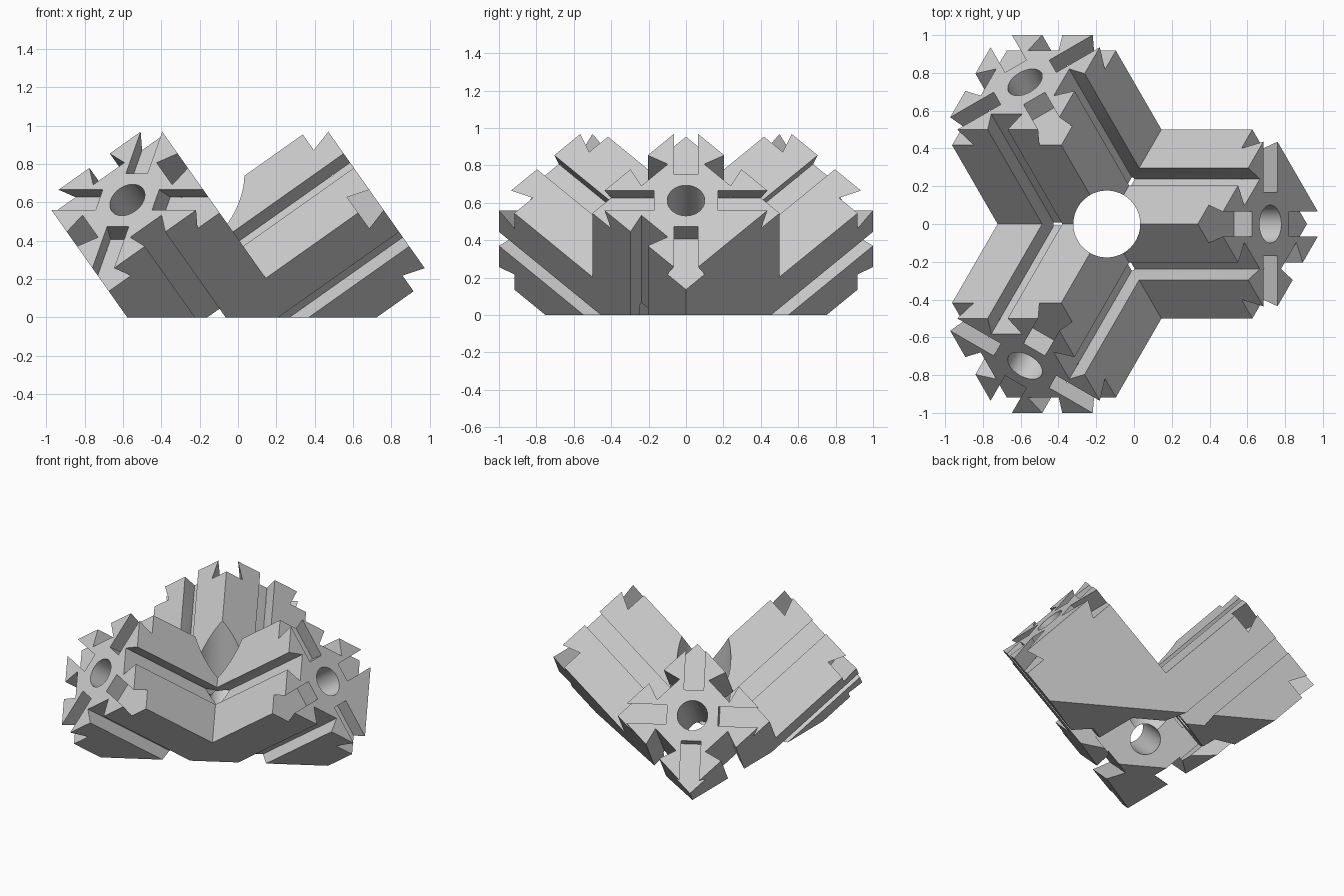
import bpy, bmesh
from math import sin, cos, pi, radians, sqrt
from mathutils import Matrix, Vector

if "Cube" in bpy.data.objects:
    bpy.data.objects.remove(bpy.data.objects["Cube"])

HALF = 0.354      # half width of a square arm
LENGTH = 1.061    # hub centre to arm end
MOUTH, FLOOR, DEPTH = 0.065, 0.1, 0.117   # dovetail section
BORE, HUB_BORE, CAVITY = 0.1, 0.177, 0.25
CENTRE = Vector((-0.144, 0, 0))
ANGLES = [i * 2 * pi / 3 for i in range(3)]

grey = bpy.data.materials.new("light_grey")
grey.use_nodes = True
colour = (0.6, 0.6, 0.6, 1)
grey.diffuse_color = colour
grey.node_tree.nodes["Principled BSDF"].inputs["Base Color"].default_value = colour


def prism(bm, points, low, high, matrix=Matrix()):
    """Extrude a flat outline from low to high along local z."""
    bottom = [bm.verts.new(matrix @ Vector((x, y, low))) for x, y in points]
    top = [bm.verts.new(matrix @ Vector((x, y, high))) for x, y in points]
    bm.faces.new(bottom)
    bm.faces.new(top)
    for i in range(len(points)):
        j = (i + 1) % len(points)
        bm.faces.new((bottom[i], bottom[j], top[j], top[i]))


def circle(radius, sides=64):
    return [(radius * cos(2 * pi * i / sides), radius * sin(2 * pi * i / sides))
            for i in range(sides)]


def square(half):
    return [(-half, -half), (half, -half), (half, half), (-half, half)]


def make_object(name, bm):
    bmesh.ops.recalc_face_normals(bm, faces=bm.faces)
    mesh = bpy.data.meshes.new(name)
    bm.to_mesh(mesh)
    bm.free()
    mesh.materials.append(grey)
    obj = bpy.data.objects.new(name, mesh)
    bpy.context.collection.objects.link(obj)
    return obj


def cut(obj, bm):
    """Subtract a cutter mesh, apply the result and remove the cutter."""
    cutter = make_object("cutter", bm)
    cutter.hide_render = True
    mod = obj.modifiers.new("cut", "BOOLEAN")
    mod.operation, mod.solver, mod.object = "DIFFERENCE", "EXACT", cutter
    bpy.context.view_layer.update()
    graph = bpy.context.evaluated_depsgraph_get()
    mesh = bpy.data.meshes.new_from_object(obj.evaluated_get(graph))
    obj.modifiers.clear()
    obj.data = mesh
    bpy.data.objects.remove(cutter)


def cut_prism(obj, *args):
    bm = bmesh.new()
    prism(bm, *args)
    cut(obj, bm)


def arm_profile(plain_sides):
    """Square with a dovetail groove in each side, corners pointing up and sideways."""
    outline = []
    for k in range(4):
        side = [(HALF, HALF)]
        if k not in plain_sides:
            side = [(-MOUTH, HALF), (-FLOOR, HALF - DEPTH),
                    (FLOOR, HALF - DEPTH), (MOUTH, HALF)] + side
        a = radians(45 + 90 * k)
        # s runs counter-clockwise along the side, n points outwards
        outline += [(n * cos(a) - s * sin(a), n * sin(a) + s * cos(a)) for s, n in side]
    return outline


def arm_axis(angle):
    return Vector((cos(angle) * sqrt(2 / 3), sin(angle) * sqrt(2 / 3), sqrt(1 / 3)))


def arm_matrix(angle):
    axis = arm_axis(angle)
    across = Vector((-sin(angle), cos(angle), 0))
    turn = Matrix((across, axis.cross(across), axis)).transposed().to_4x4()
    return Matrix.Translation(CENTRE) @ turn


def make_arm(angle, plain_sides):
    """One finished arm, mitred and left open where it meets the others."""
    frame = arm_matrix(angle)
    bm = bmesh.new()
    prism(bm, arm_profile(plain_sides), -0.4, LENGTH, frame)
    arm = make_object("arm", bm)

    # Bore and four dovetail slots in the end face
    bm = bmesh.new()
    prism(bm, circle(BORE), -0.6, LENGTH + 0.1, frame)
    slot = [(-MOUTH, 0.05), (-MOUTH, 0), (-FLOOR, -DEPTH),
            (FLOOR, -DEPTH), (MOUTH, 0), (MOUTH, 0.05)]
    end = frame @ Matrix.Translation((0, 0, LENGTH))
    # Slot frame: x across, y along the arm, z outwards
    basis = Matrix(((0, 0, 1), (1, 0, 0), (0, 1, 0))).to_4x4()
    for k in range(4):
        prism(bm, slot, 0.17, 0.6, end @ Matrix.Rotation(k * pi / 2, 4, "Z") @ basis)
    cut(arm, bm)

    # Flat base, cube cavity in the hub, upright hub hole
    cut_prism(arm, square(2), -2, 0)
    cut_prism(arm, square(CAVITY), -CAVITY, CAVITY, frame @ Matrix.Rotation(pi / 4, 4, "Z"))
    cut_prism(arm, circle(HUB_BORE), -0.7, 1.5, Matrix.Translation(CENTRE))

    # Mitre against the two neighbours
    bm = bmesh.new()
    bm.from_mesh(arm.data)
    for other in ANGLES:
        if other != angle:
            bmesh.ops.bisect_plane(
                bm, geom=bm.verts[:] + bm.edges[:] + bm.faces[:], dist=1e-6,
                plane_co=CENTRE, plane_no=arm_axis(other) - arm_axis(angle),
                clear_outer=True)
    bm.to_mesh(arm.data)
    bm.free()
    return arm


# Three arms at right angles, welded along the mitres
body = bmesh.new()
for angle, plain in zip(ANGLES, ((3,), (), ())):
    arm = make_arm(angle, plain)
    body.from_mesh(arm.data)
    bpy.data.objects.remove(arm)
bmesh.ops.remove_doubles(body, verts=body.verts, dist=1e-4)
for face in body.faces:
    face.material_index = 0
connector = make_object("corner_connector", body)

# Crisp edges with smooth bores
bpy.ops.object.select_all(action="DESELECT")
connector.select_set(True)
bpy.context.view_layer.objects.active = connector
bpy.ops.object.shade_smooth_by_angle(angle=radians(25))
